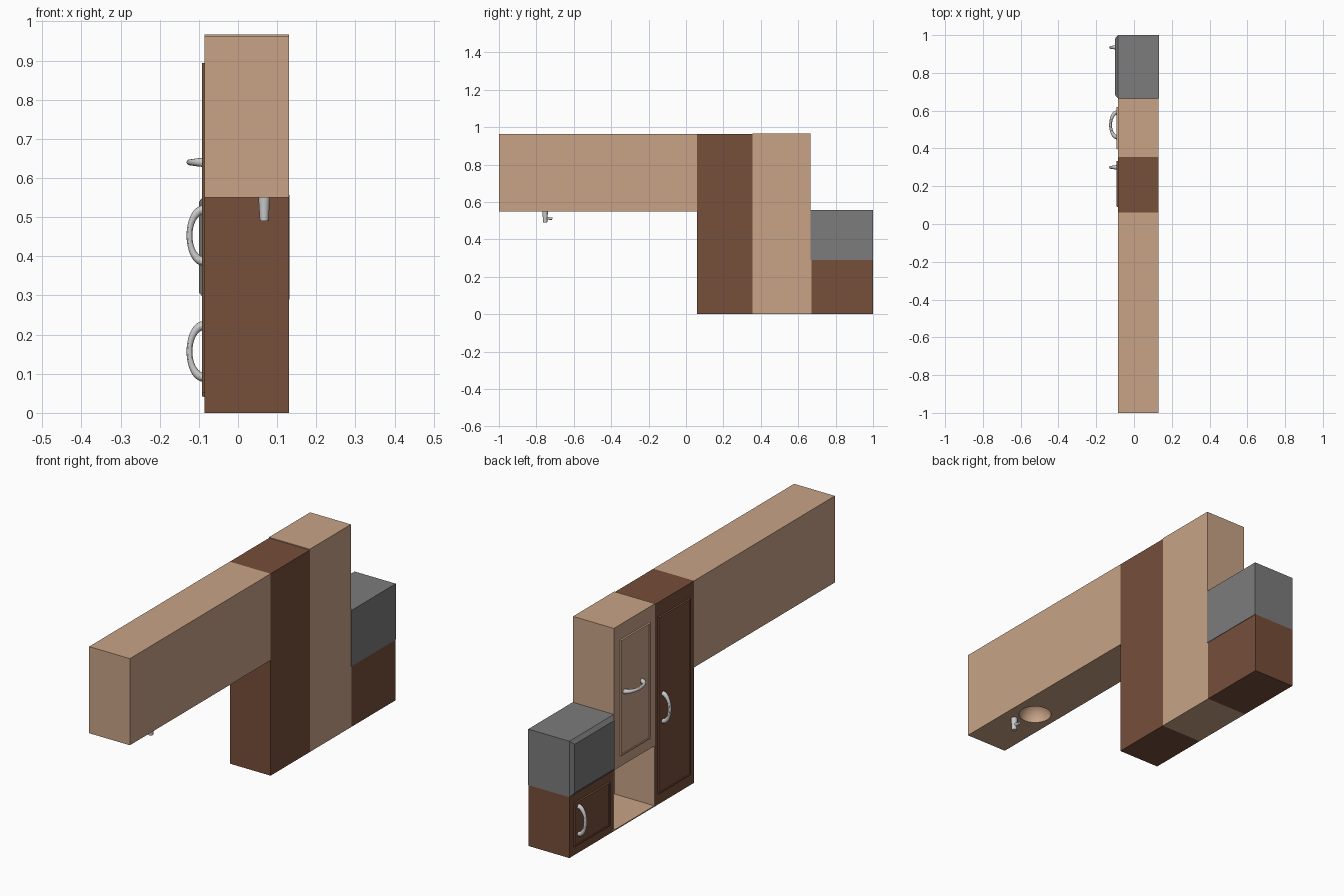
import bpy, bmesh, math
from mathutils import Vector

if "Cube" in bpy.data.objects:
    bpy.data.objects.remove(bpy.data.objects["Cube"])

X0, X1 = -0.085, 0.13          # door side and back side of the units


def material(name, rgb):
    m = bpy.data.materials.new(name)
    m.diffuse_color = (*rgb, 1)
    m.use_nodes = True
    m.node_tree.nodes["Principled BSDF"].inputs["Base Color"].default_value = m.diffuse_color
    return m


BEIGE = material("beige_wood", (0.58, 0.37, 0.24))
BROWN = material("brown_wood", (0.18, 0.077, 0.042))
GREY = material("dark_grey", (0.2, 0.2, 0.2))


def finish(name, bm, mat=None):
    bmesh.ops.recalc_face_normals(bm, faces=bm.faces)
    me = bpy.data.meshes.new(name)
    bm.to_mesh(me)
    bm.free()
    ob = bpy.data.objects.new(name, me)
    bpy.context.collection.objects.link(ob)
    if mat:
        me.materials.append(mat)
    return ob


def box(name, x, y, z, mat, inset=0.0):
    """Box from ranges; inset shrinks the door-side (-x) face to make a bevelled front."""
    bm = bmesh.new()
    bmesh.ops.create_cube(bm, size=1)
    for v in bm.verts:
        s = inset if v.co.x < 0 else 0
        v.co = (x[v.co.x > 0],
                y[v.co.y > 0] + (-s if v.co.y > 0 else s),
                z[v.co.z > 0] + (-s if v.co.z > 0 else s))
    return finish(name, bm, mat)


def smooth(ob):
    bpy.ops.object.select_all(action='DESELECT')
    ob.select_set(True)
    bpy.context.view_layer.objects.active = ob
    bpy.ops.object.shade_smooth_by_angle()


def handle(name, y, z, horizontal=False):
    """Arched pull: swept ring, thicker where it meets the door."""
    bm = bmesh.new()
    rings, n, sides = [], 20, 12
    for i in range(n + 1):
        t = math.pi * i / n
        r = 0.0075 + 0.004 * abs(math.cos(t)) ** 3
        cx, cl = -0.087 - 0.037 * math.sin(t), 0.066 * math.cos(t)
        nrm = Vector((-0.066 * math.sin(t), 0.037 * math.cos(t))).normalized()
        ring = []
        for k in range(sides):
            a = 2 * math.pi * k / sides
            px = cx + r * math.cos(a) * nrm.x
            pl = cl + r * math.cos(a) * nrm.y
            pw = r * math.sin(a)
            ring.append(bm.verts.new((px, y + pl, z + pw) if horizontal
                                     else (px, y + pw, z + pl)))
        rings.append(ring)
    for a, b in zip(rings, rings[1:]):
        for k in range(sides):
            j = (k + 1) % sides
            bm.faces.new((a[k], a[j], b[j], b[k]))
    bm.faces.new(rings[0])
    bm.faces.new(rings[-1])
    smooth(finish(name, bm))


def door(name, y, z, mat):
    """Raised frame with a slightly sunk centre panel."""
    ob = box(name, (-0.092, X0 + 0.002), y, z, mat, 0.002)
    bm = bmesh.new()
    bm.from_mesh(ob.data)
    front = [f for f in bm.faces if f.normal.x < -0.9]
    bmesh.ops.inset_region(bm, faces=front, thickness=0.008)
    bmesh.ops.inset_region(bm, faces=front, thickness=0.003, depth=-0.003)
    bm.to_mesh(ob.data)
    bm.free()


# cabinet bodies
box("tall_cabinet", (X0, X1), (0.06, 0.355), (0, 0.963), BROWN)
box("upper_cabinet", (X0, X1), (0.355, 0.665), (0.29, 0.967), BEIGE)
box("low_cabinet", (X0, X1), (0.67, 1.0), (0, 0.29), BROWN)

# open niche under the upper cabinet
box("niche_floor", (X0, X1), (0.355, 0.67), (0, 0.005), BEIGE)
box("niche_back", (X1 - 0.005, X1), (0.355, 0.67), (0.005, 0.29), BEIGE)
for side, y in (("right", 0.355), ("left", 0.665)):
    box("niche_side_" + side, (X0, X1 - 0.005), (y, y + 0.005), (0.005, 0.29), BEIGE)

# doors and pulls
door("tall_door", (0.09, 0.335), (0.05, 0.895), BROWN)
door("upper_door", (0.395, 0.62), (0.34, 0.895), BEIGE)
door("low_door", (0.70, 0.97), (0.04, 0.25), BROWN)
handle("tall_handle", 0.30, 0.453)
handle("upper_handle", 0.525, 0.64, True)
handle("low_handle", 0.935, 0.157)

# grey appliance with bevelled front
box("appliance_body", (X0, X1 + 0.002), (0.665, 1.0), (0.29, 0.557), GREY)
box("appliance_front", (-0.1, X0), (0.665, 1.0), (0.29, 0.557), GREY, 0.018)

# long counter with a round basin sunk into its underside
counter = box("long_counter", (X0, X1), (-1.0, 0.06), (0.55, 0.963), BEIGE)
bm = bmesh.new()
bmesh.ops.create_uvsphere(bm, u_segments=32, v_segments=16, radius=0.072)
bmesh.ops.translate(bm, verts=bm.verts, vec=(0.02, -0.665, 0.5503))
cutter = finish("basin_cutter", bm, BEIGE)
cutter.hide_render = True
mod = counter.modifiers.new("basin", 'BOOLEAN')
mod.operation, mod.object, mod.solver = 'DIFFERENCE', cutter, 'EXACT'
bpy.context.view_layer.objects.active = counter
bpy.ops.object.modifier_apply(modifier=mod.name)
bpy.data.objects.remove(cutter)
smooth(counter)


def rod(name, a, b, r1, r2):
    bm = bmesh.new()
    a, b = Vector(a), Vector(b)
    bmesh.ops.create_cone(bm, cap_ends=True, segments=20, radius1=r1, radius2=r2,
                          depth=(b - a).length)
    rot = (b - a).to_track_quat('Z', 'Y').to_matrix()
    bmesh.ops.rotate(bm, verts=bm.verts, matrix=rot)
    bmesh.ops.translate(bm, verts=bm.verts, vec=(a + b) / 2)
    smooth(finish(name, bm))


# tap hanging beside the basin
rod("tap_body", (0.067, -0.753, 0.552), (0.067, -0.753, 0.49), 0.015, 0.011)
rod("tap_spout", (0.067, -0.753, 0.515), (0.067, -0.715, 0.51), 0.008, 0.006)
